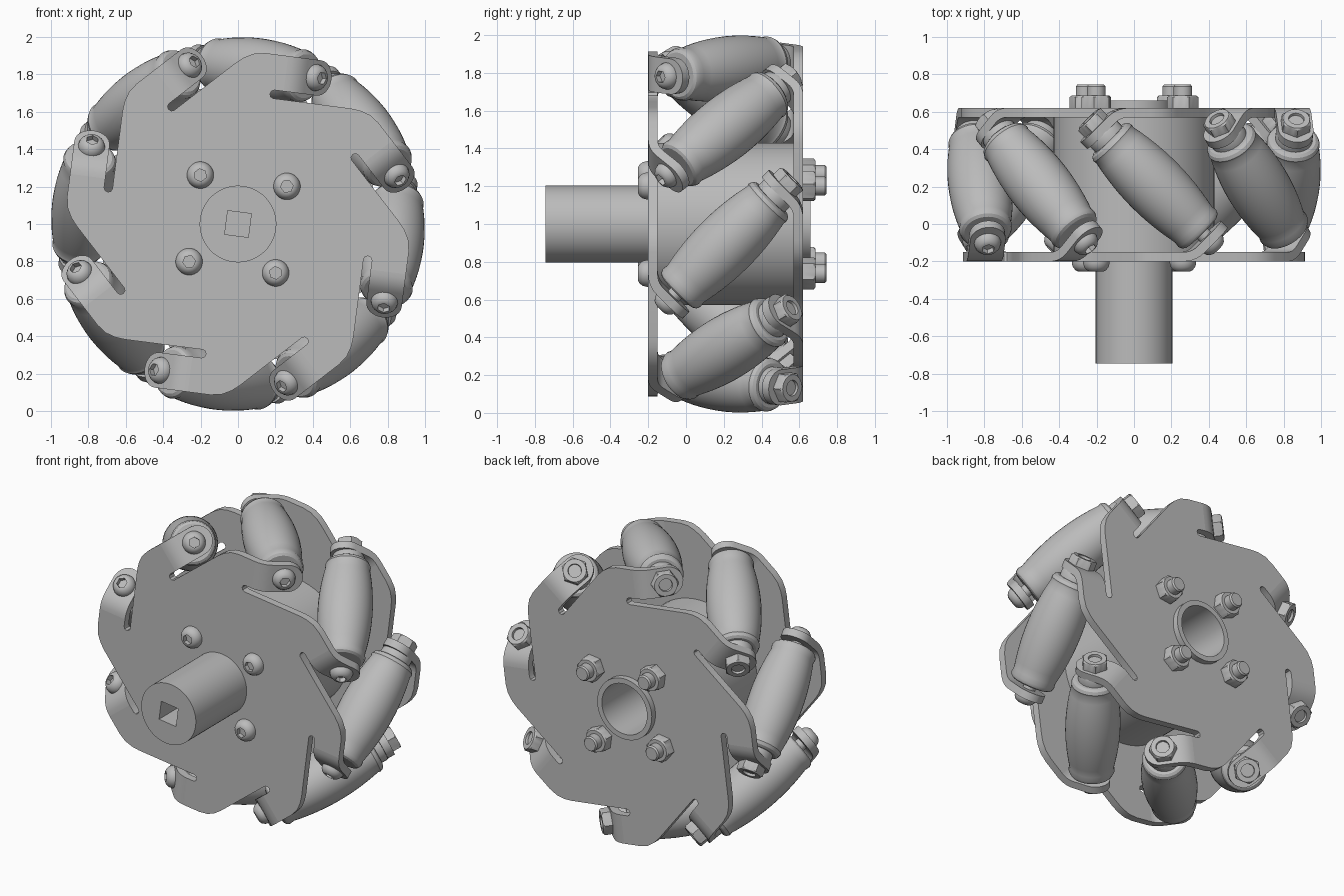
import bpy, bmesh
from math import sin, cos, pi, radians, atan2, hypot
from mathutils import Matrix, Vector

cube = bpy.data.objects.get("Cube")
if cube:
    bpy.data.objects.remove(cube)

MID, AXIS_R, COUNT = 0.21, 0.83, 8      # wheel mid plane, roller axis radius, rollers
HALF = 0.025                            # half sheet thickness

steel = bpy.data.materials.new("grey_metal")
steel.use_nodes = True
steel.diffuse_color = (0.5, 0.5, 0.5, 1)
steel.node_tree.nodes["Principled BSDF"].inputs["Base Color"].default_value = (0.5, 0.5, 0.5, 1)


def finish(bm, name, angle=32):
    bmesh.ops.remove_doubles(bm, verts=bm.verts[:], dist=0.0002)
    bmesh.ops.recalc_face_normals(bm, faces=bm.faces[:])
    mesh = bpy.data.meshes.new(name)
    bm.to_mesh(mesh)
    bm.free()
    mesh.materials.append(steel)
    for p in mesh.polygons:
        p.use_smooth = True
    mesh.set_sharp_from_angle(angle=radians(angle))
    return mesh


def place(mesh, matrix):
    ob = bpy.data.objects.new(mesh.name, mesh)
    ob.matrix_world = matrix
    bpy.context.collection.objects.link(ob)
    return ob


def lathe(name, profile, segs=24):
    """Spin (radius, height, is_hex) points about z."""
    bm = bmesh.new()
    rings = []
    for r, h, *hexed in profile:
        ring = []
        for i in range(segs):
            a = 2 * pi * i / segs
            k = cos(pi / 6) / cos(a % (pi / 3) - pi / 6) if hexed else 1
            ring.append(bm.verts.new((r * k * cos(a), r * k * sin(a), h)))
        rings.append(ring)
    for a, b in zip(rings, rings[1:]):
        for i in range(segs):
            j = (i + 1) % segs
            bm.faces.new((a[i], a[j], b[j], b[i]))
    for ring, pt in ((rings[0], profile[0]), (rings[-1], profile[-1])):
        bm.faces.new(ring)
    return finish(bm, name)


def arc(r, start, step, n):
    return [(r * sin(start + step * i / n), r * cos(start + step * i / n)) for i in range(n + 1)]


def radial_plate(name, outer, inner_r, inner_n, count, y0, y1):
    """Repeat one sector outline around y, leaving a centre hole."""
    step = 2 * pi / count
    u, v = outer[0]
    outer = outer + [(u * cos(step) + v * sin(step), v * cos(step) - u * sin(step))]
    inner = arc(inner_r, atan2(u, v), step, inner_n)[::-1]
    loop = outer + inner
    bm = bmesh.new()
    for k in range(count):
        rot = Matrix.Rotation(step * k, 3, 'Y')
        a, b = ([bm.verts.new(rot @ Vector((p, y, q))) for p, q in loop] for y in (y0, y1))
        bm.faces.new(a)
        bm.faces.new(b[::-1])
        for i in range(len(loop) - 1):
            if i != len(outer) - 1:
                bm.faces.new((a[i], b[i], b[i + 1], a[i + 1]))
    return finish(bm, name)


def bent_tab(name, u, width, bend, reach):
    """Sheet strip bent 45 degrees towards the wheel middle, with a round end."""
    stations = [(bend * i / 5, width) for i in range(6)]
    stations += [(reach + width * sin(q), width * cos(q)) for q in (radians(d) for d in range(0, 90, 11))]
    bm = bmesh.new()
    y, last, rows = -0.175, 0, []
    for s, w in stations:
        mid = pi / 4 * min((s + last) / 2 / bend, 1)
        u, y, last = u + (s - last) * cos(mid), y + (s - last) * sin(mid), s
        t = pi / 4 * min(s / bend, 1)
        rows.append([bm.verts.new((u - n * sin(t), y + n * cos(t), AXIS_R + side * w))
                     for n, side in ((-HALF, -1), (-HALF, 1), (HALF, 1), (HALF, -1))])
    for a, b in zip(rows, rows[1:]):
        for i in range(4):
            bm.faces.new((a[i], a[(i + 1) % 4], b[(i + 1) % 4], b[i]))
    bm.faces.new(rows[0])
    bm.faces.new(rows[-1])
    return finish(bm, name)


def spin(k):
    return Matrix.Translation((0, 0, 1)) @ Matrix.Rotation(radians(7.4 + 360 / COUNT * k), 4, 'Y')


flip = Matrix.Translation((0, 2 * MID, 0)) @ Matrix.Rotation(pi, 4, 'Z')
to_y = Matrix.Rotation(-pi / 2, 4, 'X')

# Side plates: pinwheel sheet with slots under each tab
outline = [(-0.288, 0.688), (-0.12, 0.856), (-0.08, 0.889), (-0.03, 0.915), (0.03, 0.925),
           (0.15, 0.925), (0.15, 0.735), (0.1, 0.735), (0.086, 0.728), (0.08, 0.7125),
           (0.086, 0.697), (0.1, 0.69)]
plate = radial_plate("side_plate", outline, 0.2, 6, COUNT, -0.2, -0.15)
place(plate, spin(0))
place(plate, spin(0) @ flip)
tab = bent_tab("roller_tab", 0.15, 0.095, 0.1, 0.2)

# Hub drum with rear bore, and drive shaft end with a square socket
hub = lathe("hub", [(0.001, -0.55), (0.205, -0.55), (0.205, -0.15), (0.43, -0.15), (0.43, 0.57),
                    (0.205, 0.57), (0.205, 0.66), (0.17, 0.66), (0.17, -0.3), (0.001, -0.3)], 64)
place(hub, spin(0) @ to_y)
shaft = radial_plate("shaft_end", arc(0.205, -pi / 4, pi / 2, 16)[:-1], 0.09, 1, 4, -0.745, -0.55)
place(shaft, spin(0))

# Roller, collars and fasteners, all along the tilted roller axis
roller_profile = [(0.06, -0.345), (0.118, -0.345), (0.133, -0.335), (0.142, -0.315)]
for i in range(-6, 7):
    s = i * 0.05
    roller_profile.append((1.0 - hypot(AXIS_R, s * 0.7071) - 0.06 * s * s, s))
roller_profile += [(r, -s + 0.015) for r, s in roller_profile[3::-1]]
roller = lathe("roller", roller_profile, 40)
collar = lathe("roller_collar", [(0.02, -0.395), (0.095, -0.395), (0.1, -0.385), (0.1, -0.34), (0.02, -0.34)])
pin = lathe("roller_pin", [(0.04, -0.45), (0.04, 0.43)])
screw = lathe("screw_head", [(0.07, -0.02), (0.072, 0.008), (0.066, 0.03), (0.052, 0.047), (0.036, 0.055),
                             (0.034, 0.055, 1), (0.034, 0.025, 1), (0.002, 0.025)])
nut = lathe("nut", [(0.085, -0.01, 1), (0.085, 0.058, 1), (0.072, 0.066), (0.042, 0.066),
                    (0.04, 0.05), (0.002, 0.05)])
axis = Matrix.Translation((0, MID, AXIS_R)) @ Vector((1, -1, 0)).to_track_quat('Z', 'Y').to_matrix().to_4x4()
out = Matrix.Translation((0, 0, 0.433))
back = Matrix.Rotation(pi, 4, 'X')
for k in range(COUNT):
    place(tab, spin(k))
    place(tab, spin(k) @ flip)
    for part in (roller, collar, pin):
        place(part, spin(k) @ axis)
    place(screw, spin(k) @ axis @ out)
    place(nut, spin(k) @ axis @ back @ out)

# Four through bolts holding the hub
bolt_end = lathe("hub_bolt_end", [(0.05, 0.6), (0.05, 0.735), (0.042, 0.745), (0.002, 0.745)])
for k in range(1, COUNT, 2):
    spot = spin(k) @ Matrix.Translation((0, 0, 0.33))
    place(screw, spot @ Matrix.Translation((0, -0.2, 0)) @ Matrix.Rotation(pi / 2, 4, 'X'))
    place(nut, spot @ Matrix.Translation((0, 0.62, 0)) @ to_y)
    place(bolt_end, spot @ to_y)
